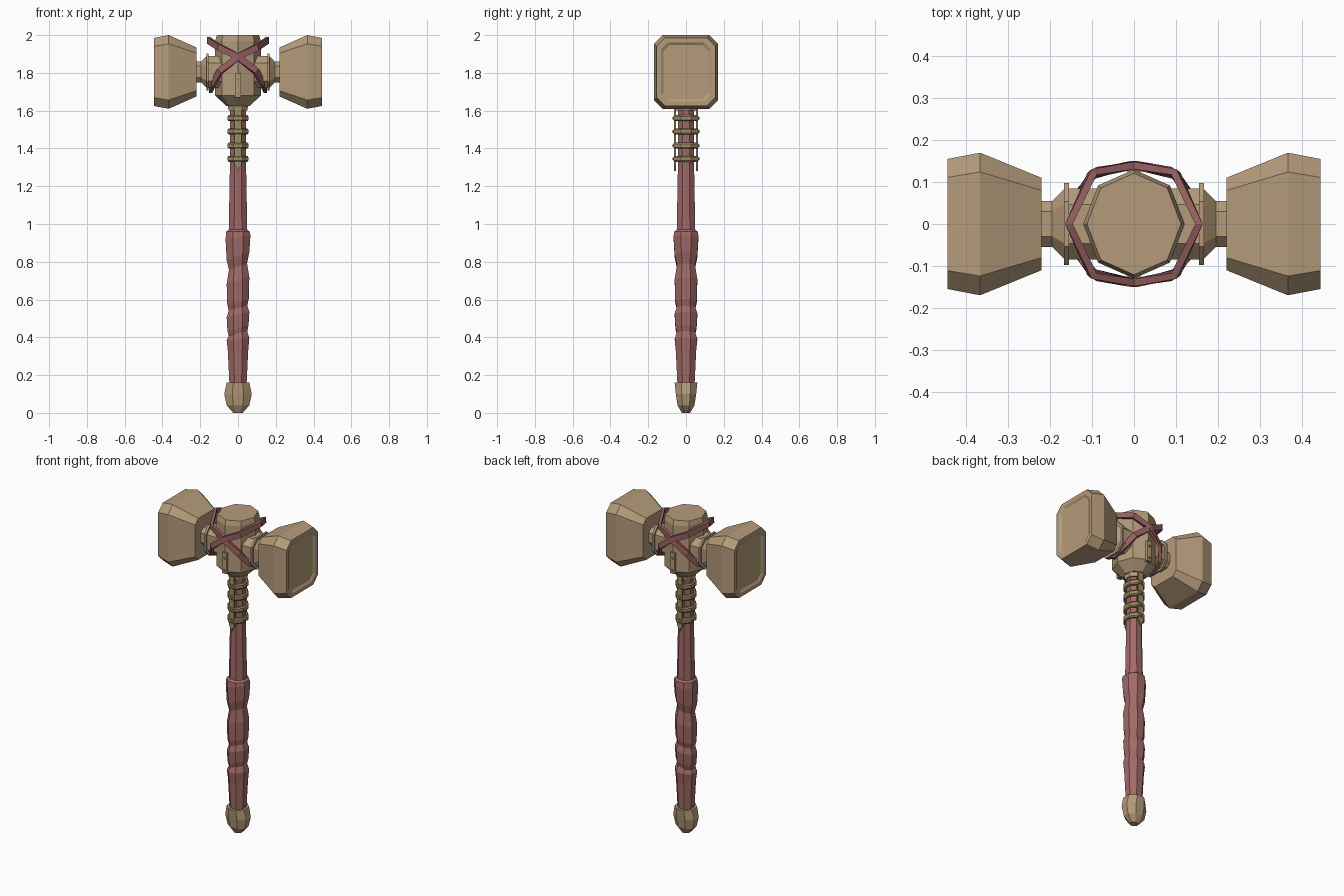
import bpy, bmesh, math
from mathutils import Vector

if "Cube" in bpy.data.objects:
    bpy.data.objects.remove(bpy.data.objects["Cube"])


def material(name, rgb):
    m = bpy.data.materials.new(name)
    m.diffuse_color = (*rgb, 1)
    m.use_nodes = True
    m.node_tree.nodes["Principled BSDF"].inputs["Base Color"].default_value = m.diffuse_color
    return m


TAN = material("tan_metal", (0.46, 0.33, 0.195))
OLIVE = material("olive_brass", (0.35, 0.27, 0.125))
RED = material("red_wood", (0.36, 0.145, 0.135))
STRAP = material("dark_red_leather", (0.30, 0.112, 0.115))


def loft(name, rings, mat, closed=False):
    """Skin equal-length rings of points; cap the ends unless closed."""
    bm = bmesh.new()
    vs = [[bm.verts.new(p) for p in r] for r in rings]
    n = len(rings[0])
    pairs = list(zip(vs, vs[1:])) + ([(vs[-1], vs[0])] if closed else [])
    for a, b in pairs:
        for i in range(n):
            j = (i + 1) % n
            bm.faces.new((a[i], a[j], b[j], b[i]))
    if not closed:
        bm.faces.new(vs[0])
        bm.faces.new(vs[-1])
    bmesh.ops.recalc_face_normals(bm, faces=bm.faces)
    me = bpy.data.meshes.new(name)
    bm.to_mesh(me)
    bm.free()
    me.materials.append(mat)
    ob = bpy.data.objects.new(name, me)
    bpy.context.collection.objects.link(ob)
    return ob


def ring_z(z, rx, ry, turn=0.5, tilt=0.0):
    """Octagon around the z axis; turn 0.5 puts flats to the front."""
    pts = []
    for i in range(8):
        a = (i + turn) * math.pi / 4
        k = 1 / math.cos(math.pi / 8) if turn else 1
        x, y = rx * k * math.cos(a), ry * k * math.sin(a)
        pts.append((x, y, z + tilt * x))
    return pts


def ring_x(x, hy, hz, c, zc=1.805):
    """Rectangle with cut corners across the x axis."""
    yz = [(hy, hz - c), (hy - c, hz), (c - hy, hz), (-hy, hz - c),
          (-hy, c - hz), (c - hy, -hz), (hy - c, -hz), (hy, c - hz)]
    return [(x, y, zc + z) for y, z in yz]


def prism_y(name, outline, y0, y1, mat):
    return loft(name, [[(x, y, z) for x, z in outline] for y in (y0, y1)], mat)


# Pommel: z, half width, half depth
loft("pommel", [ring_z(*p) for p in [
    (0, .025, .022), (.04, .06, .045), (.10, .073, .054), (.16, .06, .06)]], TAN)

# Shaft with swollen, slanted grip
profile = [(.14, .045, 0), (.33, .054, 0), (.39, .06, .1), (.42, .049, .25),
           (.45, .056, .25), (.52, .06, .25), (.555, .049, .25), (.59, .057, .25),
           (.70, .06, .3), (.775, .048, .35), (.83, .06, .35), (.93, .066, .15),
           (.96, .062, 0), (.97, .049, 0), (1.30, .043, 0), (1.64, .041, 0)]
loft("shaft", [ring_z(z, r, r, .5, t) for z, r, t in profile], RED)

# Shaft bands
for i, z in enumerate((1.345, 1.415, 1.49, 1.56)):
    loft(f"shaft_band_{i}", [ring_z(z + d, .055 - e, .066 - e) for d, e in
         [(-.016, .005), (-.009, 0), (.009, 0), (.016, .005)]], OLIVE)

# Collar and central block
loft("collar", [ring_z(1.60, .05, .055), ring_z(1.64, .055, .06)], TAN)
loft("central_block", [ring_z(z, rx, rx + .009, 0) for z, rx in [
    (1.625, .062), (1.68, .121), (1.97, .121), (2.0, .112)]], TAN)

# Front and back straps, plates and rivets
for side, s in (("front", -1), ("back", 1)):
    prism_y(f"{side}_shaft_strip", [(-.018, 1.64), (-.018, 1.315), (0, 1.28),
            (.018, 1.315), (.018, 1.64)], s * .054, s * .063, OLIVE)
    prism_y(f"{side}_block_plate", [(-.016, 1.80), (-.016, 1.67), (.016, 1.67),
            (.016, 1.80)], s * .11, s * .138, TAN)
    for i, (z, y) in enumerate([(1.345, .063), (1.415, .063), (1.49, .063), (1.56, .063),
                                (1.69, .135), (1.765, .135)]):
        hexa = [(.008 * math.cos(k * math.pi / 3), z + .008 * math.sin(k * math.pi / 3))
                for k in range(6)]
        prism_y(f"{side}_rivet_{i}", hexa, s * y, s * (y + .009), OLIVE)

# Necks and hammer heads on both sides
for side, s in (("right", 1), ("left", -1)):
    neck = [(.07, .085), (.155, .085), (.155, .098), (.167, .098), (.167, .083),
            (.195, .055), (.225, .055)]
    loft(f"{side}_neck", [ring_x(s * x, r, r, r * .45) for x, r in neck], TAN)
    # last rings form the rim and the sunken striking face
    head = [(.22, .11, .13, .03), (.367, .17, .195, .046), (.445, .155, .18, .044),
            (.445, .132, .157, .036), (.436, .118, .143, .032)]
    loft(f"{side}_hammer_head", [ring_x(s * x, a, b, c) for x, a, b, c in head], TAN)

# Two crossed leather loops around the block
half = [(-.155, 0, 1.972), (-.10, .12, 1.935), (0, .141, 1.885), (.095, .121, 1.81),
        (.13, .075, 1.745), (.145, 0, 1.71)]
for name, s in (("strap_a", 1), ("strap_b", -1)):
    path = [Vector((s * x, y, z)) for x, y, z in half]
    path += [Vector((p.x, -p.y, p.z)) for p in path[-2:0:-1]]
    rings = []
    for i, p in enumerate(path):
        t = (path[(i + 1) % len(path)] - path[i - 1]).normalized()
        out = Vector((p.x, p.y, 0))
        out = (out - t * out.dot(t)).normalized()
        up = t.cross(out).normalized()
        rings.append([p + out * a * .009 + up * b * .017
                      for a, b in ((1, 1), (1, -1), (-1, -1), (-1, 1))])
    loft(name, rings, STRAP, closed=True)
